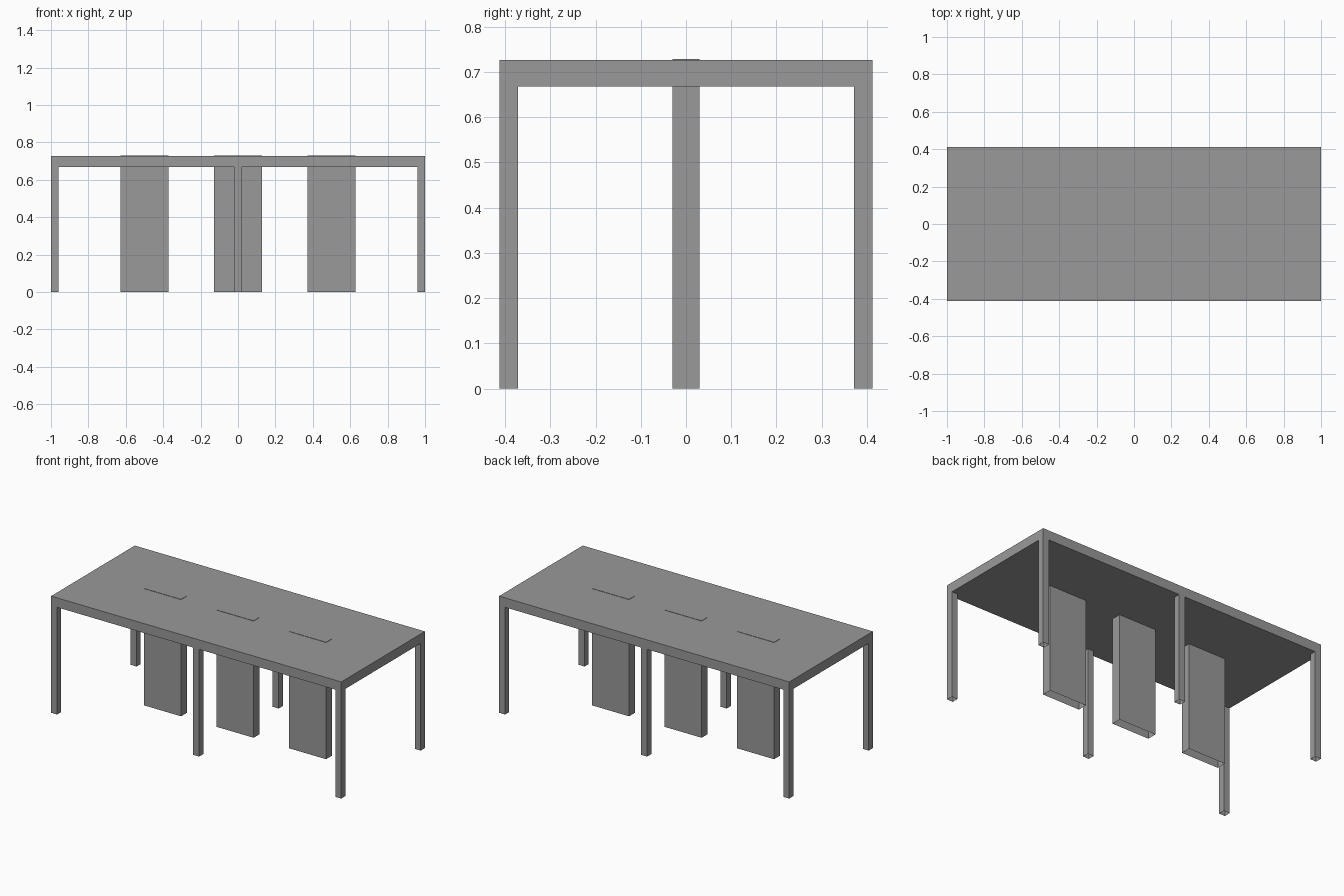
import bpy
import bmesh

cube = bpy.data.objects.get("Cube")
if cube:
    bpy.data.objects.remove(cube, do_unlink=True)

GREY = (0.32, 0.32, 0.32, 1)
grey = bpy.data.materials.new("mid grey")
grey.use_nodes = True
grey.diffuse_color = GREY
grey.node_tree.nodes["Principled BSDF"].inputs["Base Color"].default_value = GREY

HALF_X, HALF_Y = 1.0, 0.412
UNDERSIDE, TOP = 0.668, 0.727
LEG = 0.041


def box(name, x, y, z0, z1, width, depth, open_bottom=False):
    """Box centred on (x, y) between two heights, optionally without its bottom face."""
    bm = bmesh.new()
    bmesh.ops.create_cube(bm, size=1)
    for v in bm.verts:
        v.co = (v.co.x * width, v.co.y * depth, z1 if v.co.z > 0 else z0)
    if open_bottom:
        bottom = [f for f in bm.faces if f.normal.z < -0.5]
        bmesh.ops.delete(bm, geom=bottom, context="FACES_ONLY")
    mesh = bpy.data.meshes.new(name)
    bm.to_mesh(mesh)
    bm.free()
    mesh.materials.append(grey)
    obj = bpy.data.objects.new(name, mesh)
    obj.location = (x, y, 0)
    bpy.context.collection.objects.link(obj)
    return obj


# Solid table top
box("table_top", 0, 0, UNDERSIDE, TOP, 2 * HALF_X, 2 * HALF_Y)

# Three hollow legs along the front and the back
leg_x = HALF_X - LEG / 2
leg_y = HALF_Y - LEG / 2
for row, y in (("front", -leg_y), ("back", leg_y)):
    for side, x in (("right", -leg_x), ("middle", 0), ("left", leg_x)):
        box(f"{row}_{side}_leg", x, y, 0, UNDERSIDE, LEG, LEG, True)

# Cable columns that pass through the top and end just above it
for side, x in (("right", -0.5), ("middle", 0), ("left", 0.5)):
    box(f"{side}_cable_column", x, 0, 0, TOP + 0.002, 0.257, 0.06, True)
